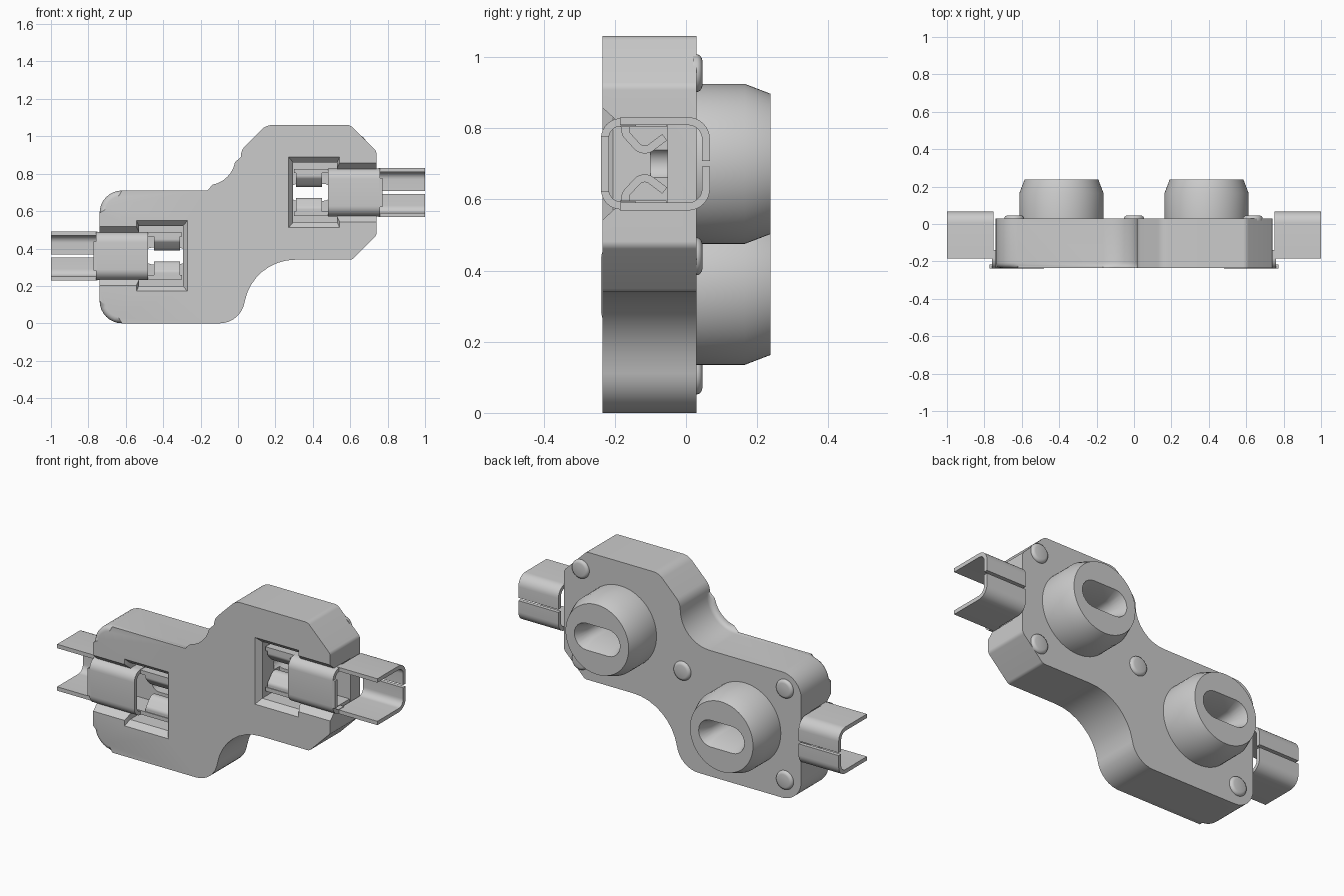
import bpy, bmesh, math
from mathutils import Vector, Matrix

if "Cube" in bpy.data.objects:
    bpy.data.objects.remove(bpy.data.objects["Cube"])

CX, CZ = 0.388, 0.70                      # centre of the right-hand socket
TURN = Matrix.Translation((0, 0, 0.53)) @ Matrix.Rotation(math.pi, 4, 'Y') @ Matrix.Translation((0, 0, -0.53))

grey = bpy.data.materials.new("plain_grey")
grey.diffuse_color = (0.6, 0.6, 0.6, 1)
grey.use_nodes = True
grey.node_tree.nodes["Principled BSDF"].inputs["Base Color"].default_value = grey.diffuse_color


def fillet(pts, closed=True, steps=8):
    """Round the corners of a path given as (u, v, radius)."""
    out, n = [], len(pts)
    for i, (u, v, r) in enumerate(pts):
        p = Vector((u, v))
        if r == 0 or (not closed and i in (0, n - 1)):
            out.append(p)
            continue
        a = (Vector(pts[i - 1][:2]) - p).normalized()
        b = (Vector(pts[(i + 1) % n][:2]) - p).normalized()
        half = a.angle(b) / 2
        centre = p + (a + b).normalized() * (r / math.sin(half))
        s = p + a * (r / math.tan(half)) - centre
        e = p + b * (r / math.tan(half)) - centre
        sweep = s.angle_signed(e)
        for k in range(steps + 1):
            out.append(centre + Matrix.Rotation(-sweep * k / steps, 2) @ s)
    return out


def finish(name, bm, turned=False):
    if turned:
        bm.transform(TURN)
    bmesh.ops.recalc_face_normals(bm, faces=bm.faces)
    me = bpy.data.meshes.new(name)
    bm.to_mesh(me)
    bm.free()
    me.materials.append(grey)
    ob = bpy.data.objects.new(name, me)
    bpy.context.collection.objects.link(ob)
    return ob


def loft(rings):
    """Closed solid through rings of 3D points."""
    bm = bmesh.new()
    vs = [[bm.verts.new(p) for p in ring] for ring in rings]
    n = len(vs[0])
    for a, b in zip(vs, vs[1:]):
        for i in range(n):
            bm.faces.new((a[i], a[(i + 1) % n], b[(i + 1) % n], b[i]))
    bm.faces.new(vs[0][::-1])
    bm.faces.new(vs[-1])
    return bm


def rect(y, x0, x1, h):
    return [(x0, y, CZ - h), (x1, y, CZ - h), (x1, y, CZ + h), (x0, y, CZ + h)]


def slot(y, w, h, n=12):
    ring = []
    for side in (1, -1):
        for k in range(n + 1):
            t = -math.pi / 2 + math.pi * k / n
            ring.append((CX + side * (w - h + h * math.cos(t)), y, CZ + side * h * math.sin(t)))
    return ring


def circle(y, r, cx, cz, n=64):
    return [(cx + r * math.cos(2 * math.pi * k / n), y, cz + r * math.sin(2 * math.pi * k / n)) for k in range(n)]


def activate(ob):
    bpy.ops.object.select_all(action='DESELECT')
    ob.select_set(True)
    bpy.context.view_layer.objects.active = ob


def smooth(ob):
    activate(ob)
    bpy.ops.object.shade_smooth_by_angle(angle=math.radians(32))


def cut(ob, cutter):
    activate(ob)
    m = ob.modifiers.new("cut", 'BOOLEAN')
    m.operation, m.solver, m.object = 'DIFFERENCE', 'EXACT', cutter
    bpy.ops.object.modifier_apply(modifier=m.name)


def sheet(name, path, x0, x1, turned, thick=0.022):
    """Bent metal strip: (z offset, y) path swept along x, thickened to both sides."""
    bm = bmesh.new()
    rows = [[bm.verts.new((x, y, CZ + z)) for x in (x0, x1)] for z, y in path]
    for a, b in zip(rows, rows[1:]):
        bm.faces.new((a[0], a[1], b[1], b[0]))
    ob = finish(name, bm, turned)
    activate(ob)
    m = ob.modifiers.new("thickness", 'SOLIDIFY')
    m.thickness, m.offset, m.use_even_offset = thick, 0, True
    bpy.ops.object.modifier_apply(modifier=m.name)
    smooth(ob)


# Housing: stepped outline with a rounded front rim
outline = fillet([(-0.74, 0, 0.12), (0.014, 0, 0.135), (0.078, 0.34, 0.275), (0.61, 0.34, 0.03),
                  (0.74, 0.47, 0.03), (0.74, 0.92, 0.03), (0.60, 1.06, 0.04), (0.15, 1.06, 0.08),
                  (0.015, 0.925, 0.08), (0.015, 0.71, 0.18), (-0.74, 0.71, 0.12)])
bm = loft([[(p.x, y, p.y) for p in outline] for y in (-0.235, 0.03)])
rim = [e for e in bm.edges if all(v.co.y < -0.2 for v in e.verts)]
bmesh.ops.bevel(bm, geom=rim, offset=0.028, segments=4, profile=0.5, affect='EDGES')
body = finish("housing", bm)

for turned in (False, True):
    side = "left" if turned else "right"
    # Tapered round nose on the back
    nose = finish(side + "_nose", loft([circle(y, r, CX, CZ) for y, r in
                                        ((0.02, 0.225), (0.165, 0.225), (0.238, 0.197))]), turned)
    # Cutters: front pocket, side channel, funnel slot
    pocket = finish("pocket_cutter", loft([rect(-0.245, 0.262, 0.548, 0.198), rect(-0.205, 0.295, 0.53, 0.16),
                                           rect(-0.05, 0.295, 0.53, 0.16)]), turned)
    channel = finish("channel_cutter", loft([rect(-0.245, 0.5, 0.8, 0.167), rect(-0.2, 0.5, 0.8, 0.126),
                                             rect(-0.052, 0.5, 0.8, 0.126)]), turned)
    funnel = finish("funnel_cutter", loft([slot(0.25, 0.147, 0.08), slot(0.16, 0.115, 0.045),
                                           slot(-0.1, 0.115, 0.045)]), turned)
    for c in (pocket, channel, funnel):
        cut(body, c)
    cut(nose, funnel)
    smooth(nose)
    for c in (pocket, channel, funnel):
        bpy.data.objects.remove(c)

    # Metal terminal: front cover, lip, inner walls, contacts and crimp wings
    cover = fillet([(0.117, -0.14, 0), (0.117, -0.228, 0.045), (-0.117, -0.228, 0.045), (-0.117, -0.14, 0)], False)
    sheet(side + "_terminal_cover", cover, 0.48, 0.76, turned)
    sheet(side + "_terminal_lip", [(0.078, -0.228), (-0.078, -0.228)], 0.755, 0.772, turned)
    for s, tag in ((1, "_upper"), (-1, "_lower")):
        sheet(side + tag + "_terminal_wall", [(s * 0.114, -0.185), (s * 0.114, -0.055)], 0.3, 0.735, turned)
        contact = fillet([(s * 0.114, -0.17, 0), (s * 0.085, -0.17, 0.015), (s * 0.03, -0.12, 0.03),
                          (s * 0.075, -0.06, 0)], False)
        sheet(side + tag + "_contact", contact, 0.31, 0.45, turned)
        wing = fillet([(s * 0.008, 0.056, 0), (s * 0.12, 0.056, 0.05), (s * 0.12, -0.185, 0)], False)
        sheet(side + tag + "_crimp_wing", wing, 0.75, 1.0, turned)
smooth(body)

# Rounded studs on the back
for i, (x, z) in enumerate(((0.635, 0.955), (0.635, 0.44), (0, 0.55), (-0.64, 0.62), (-0.64, 0.105))):
    prof = ((0.02, 0.053), (0.032, 0.053), (0.039, 0.05), (0.044, 0.043), (0.046, 0.036))
    smooth(finish("stud_%d" % (i + 1), loft([circle(y, r, x, z, 32) for y, r in prof])))
